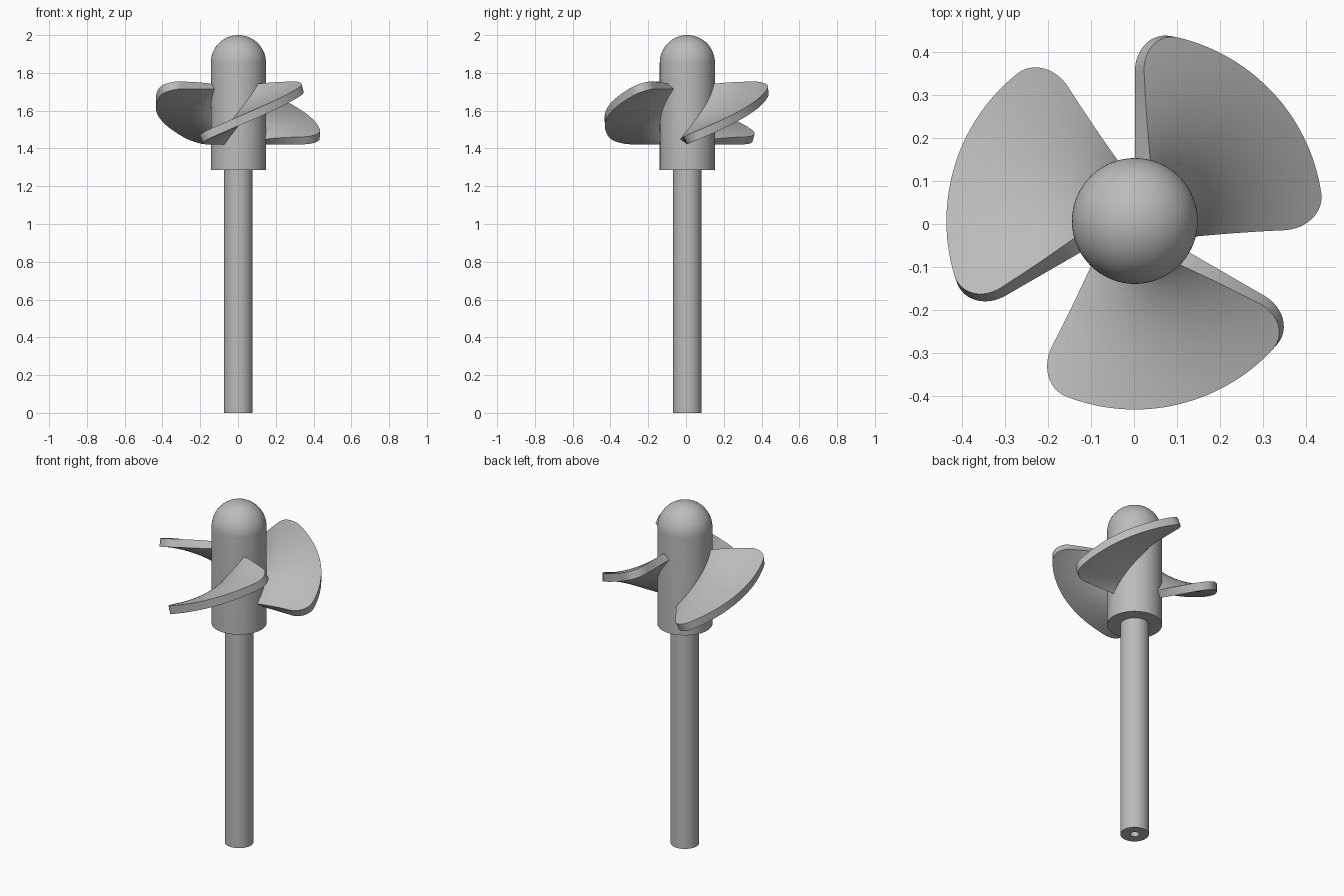
import bpy
import bmesh
from math import sin, cos, pi, radians, sqrt

cube = bpy.data.objects.get("Cube")
if cube:
    bpy.data.objects.remove(cube, do_unlink=True)

AXIS = (0.002, 0.007, 0.0)
HUB_R, TIP_R = 0.146, 0.437

grey = bpy.data.materials.new("plain grey")
grey.use_nodes = True
colour = (0.5, 0.5, 0.5, 1)
grey.diffuse_color = colour
grey.node_tree.nodes["Principled BSDF"].inputs["Base Color"].default_value = colour


def add_object(name, mesh):
    obj = bpy.data.objects.new(name, mesh)
    obj.location = AXIS
    bpy.context.collection.objects.link(obj)
    return obj


def select_only(obj):
    bpy.ops.object.select_all(action="DESELECT")
    obj.select_set(True)
    bpy.context.view_layer.objects.active = obj


def smooth(obj):
    select_only(obj)
    bpy.ops.object.shade_smooth_by_angle(angle=radians(35))


def lathe(name, profile, steps=72):
    """Spin a list of (radius, height) points round the axis."""
    bm = bmesh.new()
    verts = [bm.verts.new((r, 0, z)) for r, z in profile]
    edges = [bm.edges.new(pair) for pair in zip(verts, verts[1:])]
    bmesh.ops.spin(bm, geom=verts + edges, cent=(0, 0, 0), axis=(0, 0, 1),
                   angle=2 * pi, steps=steps, use_merge=True)
    bmesh.ops.remove_doubles(bm, verts=bm.verts, dist=0.0002)
    bmesh.ops.recalc_face_normals(bm, faces=bm.faces)
    mesh = bpy.data.meshes.new(name)
    bm.to_mesh(mesh)
    bm.free()
    mesh.materials.append(grey)
    obj = add_object(name, mesh)
    smooth(obj)
    return obj


# Shaft with a small bore in its lower end
lathe("shaft", [(0, 0.4), (0.024, 0.4), (0.024, 0), (0.076, 0), (0.076, 1.3), (0, 1.3)])

# Hub: cylinder with a hemispherical nose
dome = [(HUB_R * cos(k * pi / 40), 2 - HUB_R + HUB_R * sin(k * pi / 40)) for k in range(20)]
lathe("hub", [(0, 1.285), (HUB_R, 1.285)] + dome + [(0, 2)])


def blade_mesh():
    """Helical sheet covering a quarter turn, with rounded tip corners."""
    corner, cols = 0.09, 48
    start = TIP_R - corner
    radii = [0.1 + (start - 0.1) * k / 12 for k in range(12)]
    radii += [start + corner * sin(k * pi / 24) for k in range(13)]
    low, rise, turn = 1.422, 0.293, pi / 2
    bm = bmesh.new()
    rows = []
    for r in radii:
        over = max(0, r - start)
        inset = corner - sqrt(max(0, corner ** 2 - over ** 2))
        trim = inset / sqrt((r * turn) ** 2 + rise ** 2)
        row = []
        for j in range(cols + 1):
            t = trim + (1 - 2 * trim) * j / cols
            a = radians(240) + turn * t
            row.append(bm.verts.new((r * cos(a), r * sin(a), low + rise * t)))
        rows.append(row)
    for inner, outer in zip(rows, rows[1:]):
        for j in range(cols):
            bm.faces.new((inner[j], outer[j], outer[j + 1], inner[j + 1]))
    mesh = bpy.data.meshes.new("blade")
    bm.to_mesh(mesh)
    bm.free()
    mesh.materials.append(grey)
    return mesh


# First blade gets its thickness, the others are turned copies
blade = add_object("blade_1", blade_mesh())
thick = blade.modifiers.new("thickness", "SOLIDIFY")
thick.thickness = 0.045
thick.offset = 1
select_only(blade)
bpy.ops.object.modifier_apply(modifier=thick.name)
smooth(blade)
for n in (1, 2):
    copy = add_object(f"blade_{n + 1}", blade.data)
    copy.rotation_euler.z = n * 2 * pi / 3
